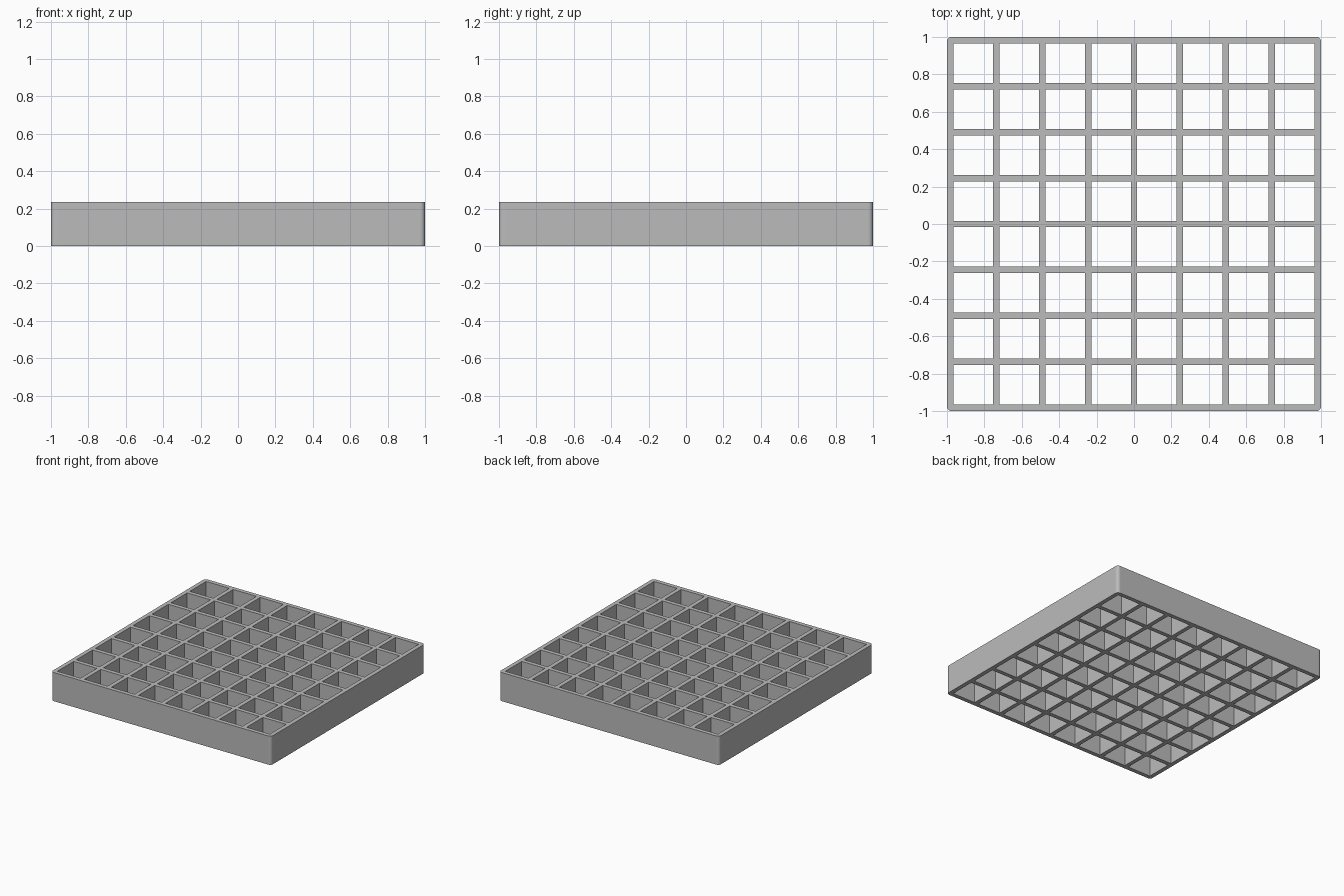
import bpy
import bmesh

cube = bpy.data.objects.get("Cube")
if cube:
    bpy.data.objects.remove(cube, do_unlink=True)

CELLS = 8
BAR = 0.0345
HEIGHT = 0.235
CORNER = 0.025
HOLE = (2 - (CELLS + 1) * BAR) / CELLS

# Plain grey material
grey = bpy.data.materials.new("plain_grey")
grey.use_nodes = True
colour = (0.5, 0.5, 0.5, 1)
grey.diffuse_color = colour
grey.node_tree.nodes["Principled BSDF"].inputs["Base Color"].default_value = colour

# Alternating bar and hole edges along one axis
lines = []
for i in range(CELLS + 1):
    start = -1 + i * (BAR + HOLE)
    lines += [start, start + BAR]

# Flat lattice: leave out each square that is a hole in both directions
bm = bmesh.new()
verts = [[bm.verts.new((x, y, 0)) for y in lines] for x in lines]
for i in range(len(lines) - 1):
    for j in range(len(lines) - 1):
        if i % 2 and j % 2:
            continue
        bm.faces.new((verts[i][j], verts[i + 1][j],
                      verts[i + 1][j + 1], verts[i][j + 1]))

# Raise the lattice into a solid with open square cells
result = bmesh.ops.extrude_face_region(bm, geom=bm.faces[:], use_keep_orig=True)
raised = [g for g in result["geom"] if isinstance(g, bmesh.types.BMVert)]
bmesh.ops.translate(bm, verts=raised, vec=(0, 0, HEIGHT))
bmesh.ops.recalc_face_normals(bm, faces=bm.faces[:])

# Round the four outer upright corners
corners = [e for e in bm.edges
           if all(abs(v.co.x) > 0.999 and abs(v.co.y) > 0.999 for v in e.verts)]
bmesh.ops.bevel(bm, geom=corners, offset=CORNER, offset_type='OFFSET',
                segments=6, profile=0.5, affect='EDGES')

# Merge the flat top, bottom and wall strips into clean faces
bmesh.ops.recalc_face_normals(bm, faces=bm.faces[:])

mesh = bpy.data.meshes.new("lattice_panel")
bm.to_mesh(mesh)
bm.free()
mesh.materials.append(grey)
panel = bpy.data.objects.new("lattice_panel", mesh)
bpy.context.collection.objects.link(panel)

# Smooth corners, crisp edges
bpy.context.view_layer.objects.active = panel
panel.select_set(True)
bpy.ops.object.shade_smooth_by_angle(angle=0.6)
